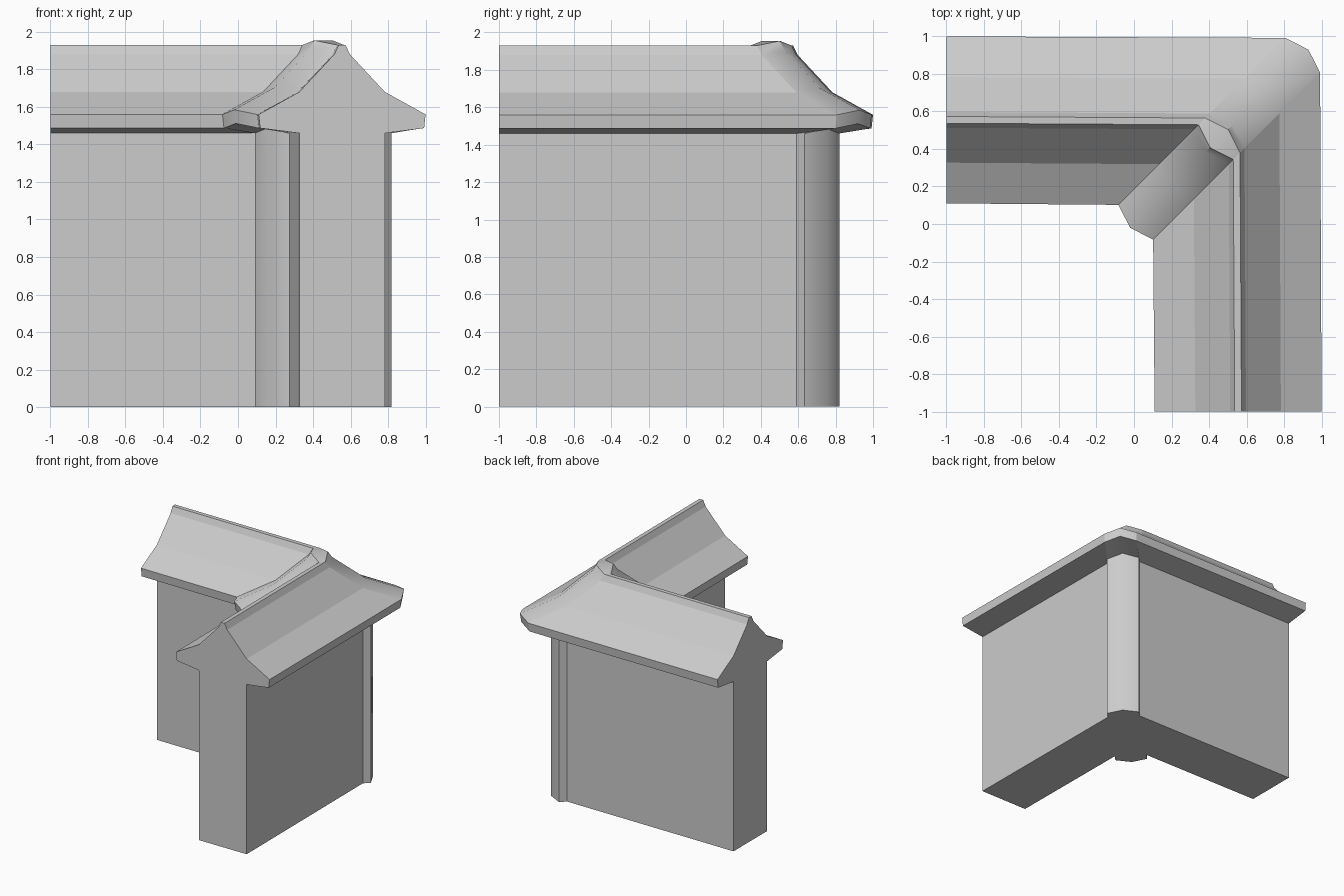
import bpy, bmesh, math

if "Cube" in bpy.data.objects:
    bpy.data.objects.remove(bpy.data.objects["Cube"])

HALF_WALL = 0.2275      # wall half thickness
HALF_POST = 0.2725      # corner post half thickness
CENTRE = 0.547          # centre line of each wing
OFFSET = 0.185          # corner section lies on y = x - OFFSET


def profile(half_wall):
    """Closed wall-and-coping section as (across, z), outer side then mirrored inner side."""
    half = [(half_wall, 0), (half_wall, 1.46), (0.437, 1.487), (0.445, 1.56),
            (0.228, 1.68), (0.042, 1.88), (0.018, 1.93)]
    return half + [(-a, z) for a, z in reversed(half)]


def sweep(name, rings, caps):
    """Skin a series of matching rings and cap the chosen ones."""
    bm = bmesh.new()
    vs = [[bm.verts.new(p) for p in ring] for ring in rings]
    n = len(rings[0])
    for r0, r1 in zip(vs, vs[1:]):
        for i in range(n):
            j = (i + 1) % n
            bm.faces.new((r0[i], r0[j], r1[j], r1[i]))
    for c in caps:
        bm.faces.new(vs[c])
    bmesh.ops.recalc_face_normals(bm, faces=bm.faces[:])
    mesh = bpy.data.meshes.new(name)
    bm.to_mesh(mesh)
    bm.free()
    ob = bpy.data.objects.new(name, mesh)
    bpy.context.collection.objects.link(ob)
    # make sure the shell faces outwards even with an open joint end
    return ob


def swap(ring):
    """Reflect a ring across the diagonal x = y."""
    return [(y, x, z) for x, y, z in ring]


# straight wings, cut on the diagonal where they meet the corner piece
wall = profile(HALF_WALL)
end = [(CENTRE + a + 0.008, -1, z) for a, z in wall]
joint = [(CENTRE + a, CENTRE + a - OFFSET, z) for a, z in wall]
sweep("front_wing", [end, joint], [0, 1])
sweep("left_wing", [swap(end), swap(joint)], [0, 1])

# corner piece: same section run along the diagonal, swollen in the middle
post = profile(HALF_POST)
side = [(CENTRE + a, CENTRE + a - OFFSET, z) for a, z in post]
middle = []
for a, z in post:
    d = CENTRE + a - OFFSET / 2 + math.copysign(0.03, a)
    middle.append((d, d, z + (0.025 if z > 0 else 0)))
corner = sweep("corner_post_and_hip", [side, middle, swap(side)], [0, 2])

# smooth rounding on the corner, sharp edges kept
bpy.context.view_layer.objects.active = corner
corner.select_set(True)
bpy.ops.object.shade_smooth_by_angle(angle=math.radians(40))
